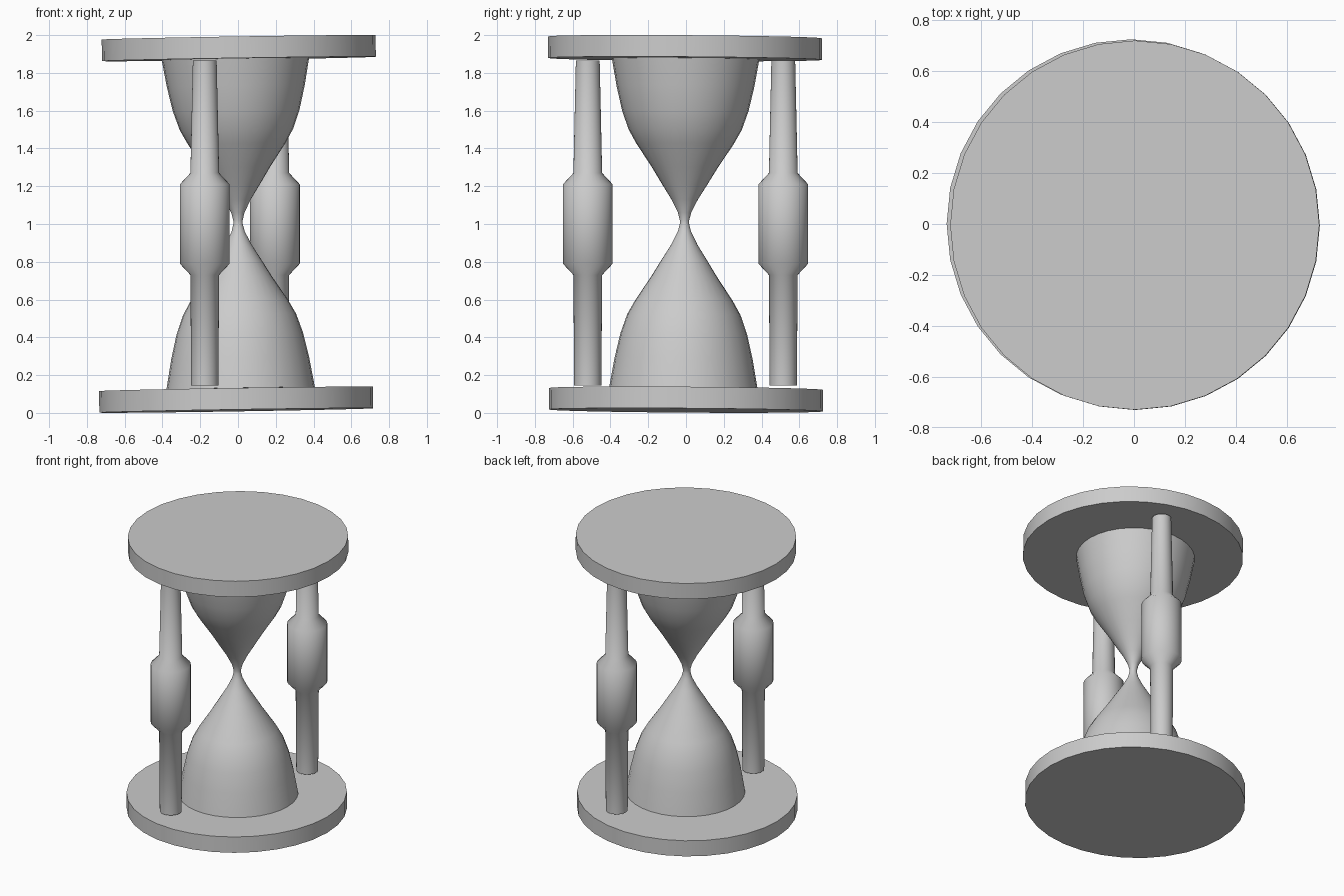
import bpy
import bmesh
from math import cos, sin, pi, radians

cube = bpy.data.objects.get("Cube")
if cube:
    bpy.data.objects.remove(cube)

# Single grey finish
grey = bpy.data.materials.new("plain_grey")
grey.use_nodes = True
colour = (0.6, 0.6, 0.6, 1)
grey.diffuse_color = colour
grey.node_tree.nodes["Principled BSDF"].inputs["Base Color"].default_value = colour

TILT = (-0.007, -0.016, 0)  # the frame leans very slightly


def lathe(name, profile, location, rotation=(0, 0, 0), sides=32, angle=35):
    """Revolve (radius, height) pairs about z and cap both ends."""
    bm = bmesh.new()
    rings = [[bm.verts.new((r * cos(2 * pi * i / sides), r * sin(2 * pi * i / sides), z))
              for i in range(sides)] for r, z in profile]
    for low, high in zip(rings, rings[1:]):
        for i in range(sides):
            j = (i + 1) % sides
            bm.faces.new((low[i], low[j], high[j], high[i]))
    bm.faces.new(rings[0][::-1])
    bm.faces.new(rings[-1])
    mesh = bpy.data.meshes.new(name)
    bm.to_mesh(mesh)
    bm.free()
    mesh.materials.append(grey)
    obj = bpy.data.objects.new(name, mesh)
    bpy.context.collection.objects.link(obj)
    obj.location = location
    obj.rotation_euler = rotation
    bpy.ops.object.select_all(action='DESELECT')
    obj.select_set(True)
    bpy.context.view_layer.objects.active = obj
    bpy.ops.object.shade_smooth_by_angle(angle=radians(angle))
    return obj


# End plates
plate = [(0.725, -0.057), (0.725, 0.057)]
lathe("bottom_plate", plate, (-0.01, 0, 0.07), TILT)
lathe("top_plate", plate, (0.004, -0.005, 1.931), TILT)

# Glass: one half profile, mirrored about the neck
half = [(0.025, 0.01), (0.035, 0.05), (0.07, 0.12), (0.12, 0.2), (0.175, 0.29),
        (0.258, 0.415), (0.3, 0.49), (0.335, 0.59), (0.365, 0.72), (0.393, 0.88)]
glass = [(r, -z) for r, z in reversed(half)] + half
lathe("glass_bulbs", glass, (0, -0.008, 1.01), TILT)

# Turned pillars at the front and back
pillar = [(0.072, 0.145), (0.076, 0.73), (0.132, 0.79),
          (0.132, 1.21), (0.076, 1.27), (0.063, 1.865)]
for name, x, y in (("front_pillar", -0.176, -0.52), ("back_pillar", 0.195, 0.515)):
    lathe(name, pillar, (x, y, 0), angle=60)
